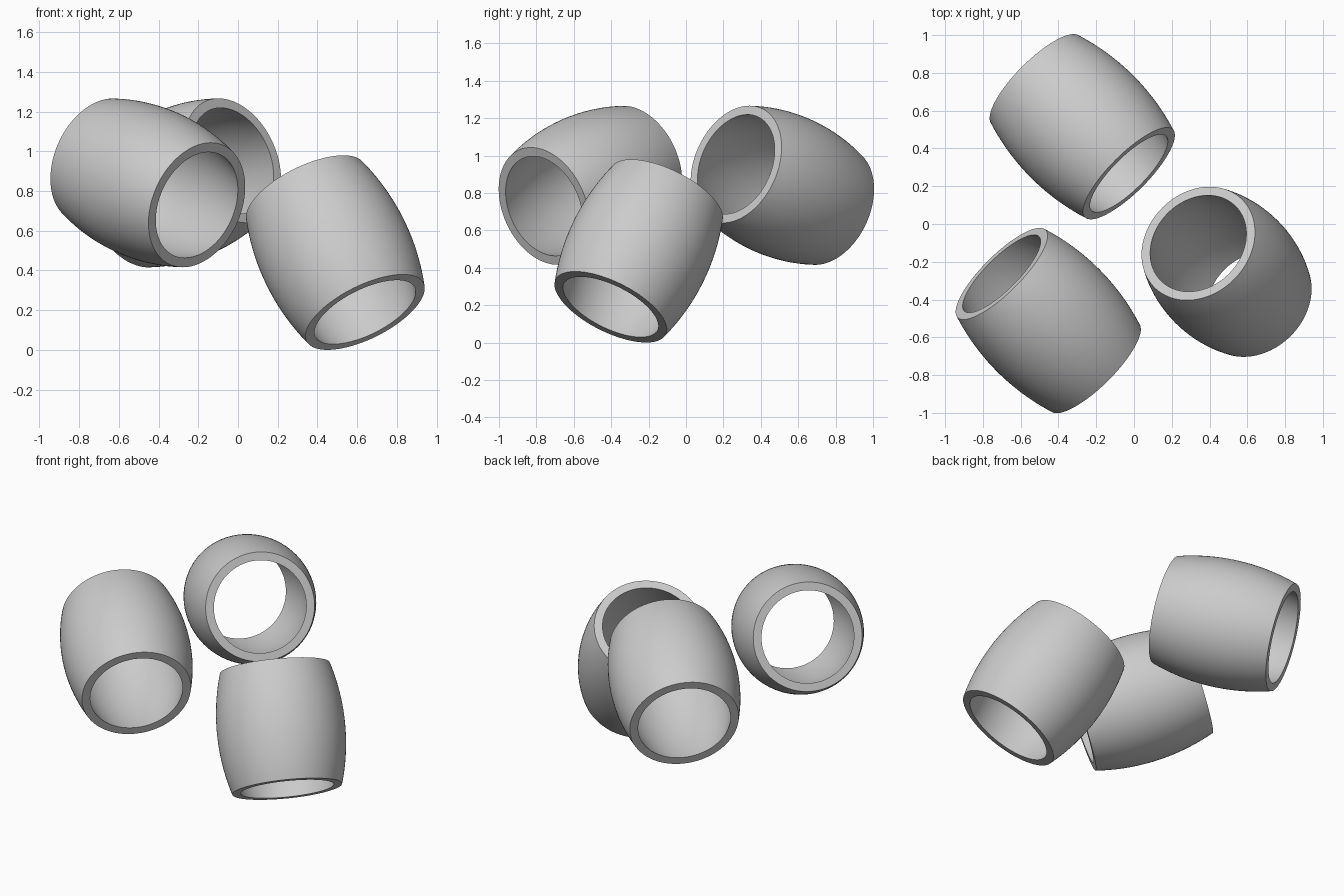
import bpy
import bmesh
import math
from mathutils import Vector

cube = bpy.data.objects.get("Cube")
if cube:
    bpy.data.objects.remove(cube, do_unlink=True)

HALF_LENGTH = 0.367
END_RADIUS = 0.329
MID_RADIUS = 0.383
WALL = 0.05
SEGMENTS = 96
STEPS = 20

grey = bpy.data.materials.new("plain grey")
grey.use_nodes = True
colour = (0.6, 0.6, 0.6, 1)
grey.diffuse_color = colour
grey.node_tree.nodes["Principled BSDF"].inputs["Base Color"].default_value = colour


def bead_profile():
    """Closed radius/height outline: bowed outer wall, equally bowed bore."""
    bulge = MID_RADIUS - END_RADIUS
    arc = (HALF_LENGTH ** 2 + bulge ** 2) / (2 * bulge)
    outer = []
    for i in range(STEPS + 1):
        z = HALF_LENGTH * (2 * i / STEPS - 1)
        outer.append((MID_RADIUS - arc + math.sqrt(arc ** 2 - z ** 2), z))
    inner = [(r - WALL, z) for r, z in reversed(outer)]
    return outer + inner


def make_bead(name, centre, axis):
    """Turn the outline around z, then tilt the bead onto its axis."""
    bm = bmesh.new()
    loops = []
    for r, z in bead_profile():
        loops.append([bm.verts.new((r * math.cos(a), r * math.sin(a), z))
                      for a in (math.tau * k / SEGMENTS for k in range(SEGMENTS))])
    for i, low in enumerate(loops):
        high = loops[(i + 1) % len(loops)]
        for k in range(SEGMENTS):
            n = (k + 1) % SEGMENTS
            bm.faces.new((low[k], low[n], high[n], high[k]))
    bmesh.ops.recalc_face_normals(bm, faces=bm.faces)
    mesh = bpy.data.meshes.new(name)
    bm.to_mesh(mesh)
    bm.free()
    mesh.materials.append(grey)
    bead = bpy.data.objects.new(name, mesh)
    bpy.context.collection.objects.link(bead)
    bead.location = centre
    bead.rotation_euler = Vector(axis).to_track_quat('Z', 'Y').to_euler()
    bpy.ops.object.select_all(action='DESELECT')
    bead.select_set(True)
    bpy.context.view_layer.objects.active = bead
    bpy.ops.object.shade_smooth_by_angle(angle=math.radians(35))


# Three hollow barrel beads, each on its own tilt
make_bead("left_bead", (0.49, -0.253, 0.49), (-1, 1, 2))
make_bead("front_bead", (-0.454, -0.511, 0.841), (-0.488, 0.49, 0.22))
make_bead("back_bead", (-0.274, 0.515, 0.841), (0.485, -0.485, 0.22))
